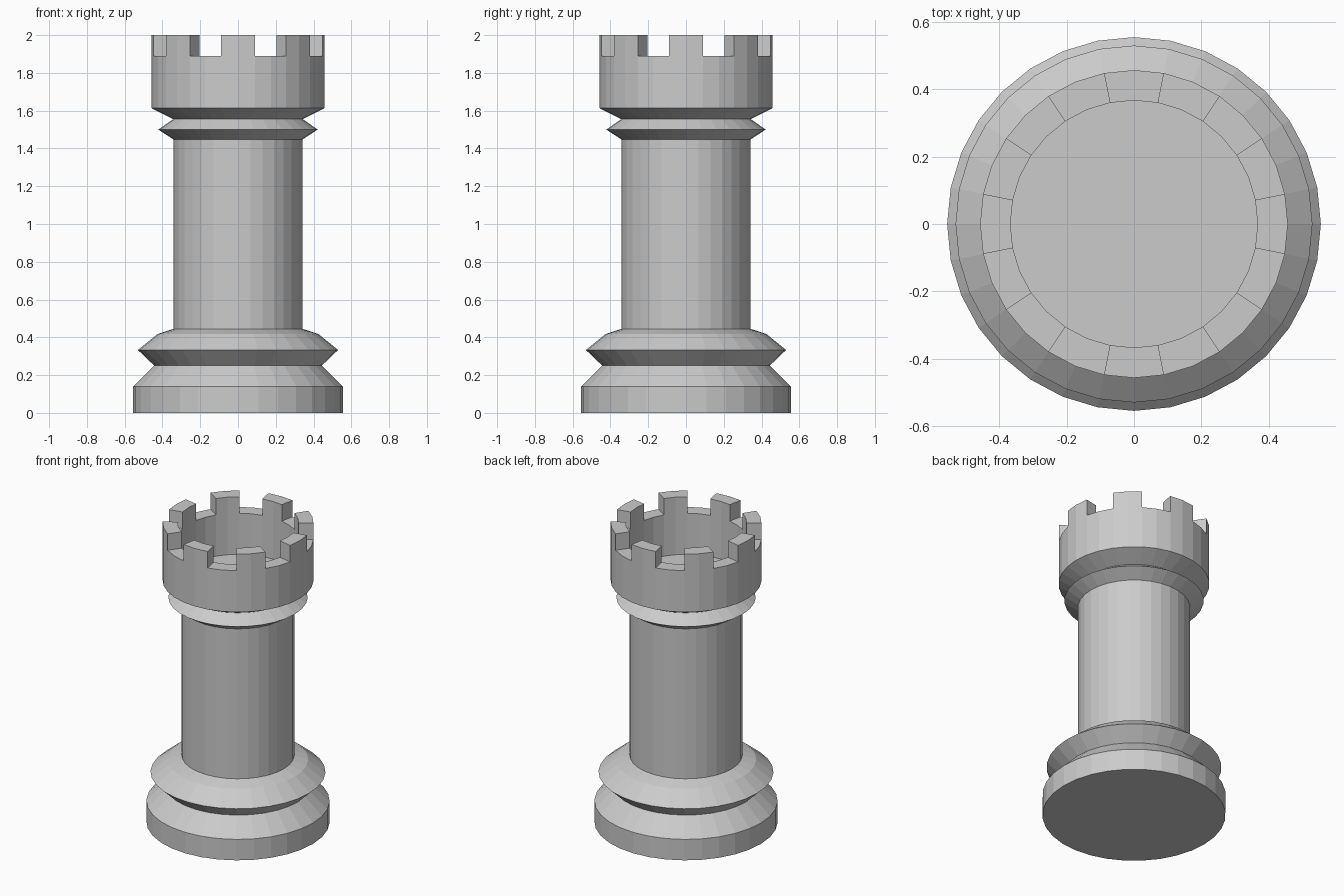
import bpy, bmesh
from math import sin, cos, tau

if "Cube" in bpy.data.objects:
    bpy.data.objects.remove(bpy.data.objects["Cube"])

SEGMENTS = 32


def finish(bm, name):
    bmesh.ops.recalc_face_normals(bm, faces=bm.faces)
    mesh = bpy.data.meshes.new(name)
    bm.to_mesh(mesh)
    bm.free()
    obj = bpy.data.objects.new(name, mesh)
    bpy.context.collection.objects.link(obj)
    return obj


def lathe(profile):
    """Revolve (radius, z) points, cap both ends; return bmesh and bands of faces."""
    bm = bmesh.new()
    rings = [[bm.verts.new((r * cos(tau * i / SEGMENTS), r * sin(tau * i / SEGMENTS), z))
              for i in range(SEGMENTS)] for r, z in profile]
    bands = []
    for low, high in zip(rings, rings[1:]):
        bands.append([bm.faces.new((low[i], low[(i + 1) % SEGMENTS],
                                    high[(i + 1) % SEGMENTS], high[i]))
                      for i in range(SEGMENTS)])
    bm.faces.new(rings[0])
    bm.faces.new(rings[-1])
    return bm, bands


# Tower: foot, base collar, shaft, neck collar, and hollow crown in one profile
tower_profile = [
    (0.555, 0.0), (0.555, 0.14),                    # foot
    (0.443, 0.25), (0.53, 0.333), (0.425, 0.418),   # base collar
    (0.341, 0.445), (0.341, 1.447),                 # shaft
    (0.422, 1.50), (0.343, 1.555),                  # neck collar
    (0.457, 1.613), (0.457, 1.89),                  # crown outside
    (0.367, 1.89), (0.367, 1.615),                  # crown inside and floor
]
bm, bands = lathe(tower_profile)

# Battlements: raise every other pair of rim faces
rim = bands[10]
merlons = [f for i, f in enumerate(rim) if (i + 1) % 4 < 2]
raised = bmesh.ops.extrude_face_region(bm, geom=merlons)
top = [g for g in raised["geom"] if isinstance(g, bmesh.types.BMVert)]
bmesh.ops.translate(bm, verts=top, vec=(0, 0, 0.11))
bmesh.ops.delete(bm, geom=[f for f in merlons if f.is_valid], context="FACES")

finish(bm, "rook_tower")
